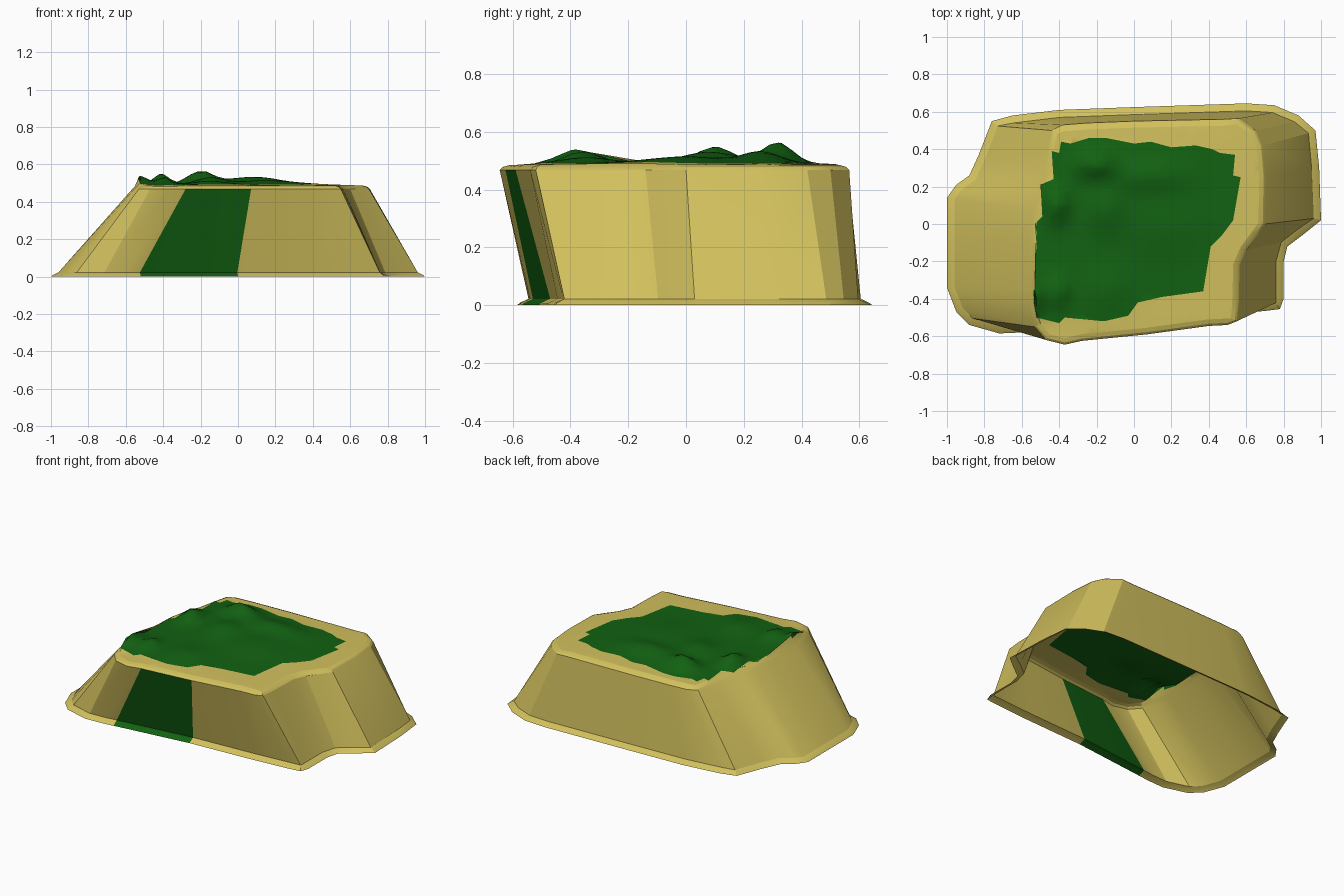
import bpy, bmesh, math, random
from mathutils import Vector
from mathutils.geometry import delaunay_2d_cdt

if "Cube" in bpy.data.objects:
    bpy.data.objects.remove(bpy.data.objects["Cube"])

random.seed(4)


def material(name, rgb):
    m = bpy.data.materials.new(name)
    m.diffuse_color = (*rgb, 1)
    m.use_nodes = True
    m.node_tree.nodes["Principled BSDF"].inputs["Base Color"].default_value = m.diffuse_color
    return m


SAND = material("sandstone", (0.64, 0.53, 0.11))
GRASS = material("grass", (0.006, 0.12, 0.006))

# Cliff outline, counter-clockwise: foot x, y and matching top edge x, y
OUTLINE = [
    (1.0, .02, .70, .0), (.99, .3, .705, .25), (.97, .50, .69, .42), (.88, .58, .65, .50),
    (.75, .635, .56, .565), (.60, .645, .48, .56), (0, .625, 0, .55), (-.40, .61, -.25, .54),
    (-.65, .58, -.38, .53), (-.76, .55, -.44, .50), (-.83, .37, -.47, .38), (-.88, .26, -.49, .28),
    (-.95, .21, -.52, .18), (-1, .14, -.55, .08), (-1, -.1, -.56, -.1), (-1, -.34, -.565, -.35),
    (-.95, -.47, -.555, -.47), (-.88, -.54, -.53, -.55), (-.72, -.585, -.47, -.62),
    (-.60, -.58, -.37, -.645), (-.52, -.57, -.28, -.625), (0, -.51, .07, -.59),
    (.45, -.485, .40, -.545), (.70, -.465, .50, -.54), (.78, -.455, .55, -.52),
    (.80, -.40, .56, -.42), (.80, -.2, .565, -.22), (.82, -.12, .60, -.14), (.90, -.06, .66, -.06),
]
GRASS_STRIP = 20      # outline segment covered by the green slope on the front

# Edge of the grass on the plateau
LAWN = [
    (.57, .25), (.53, .26), (.54, .37), (.46, .38), (.42, .40), (.33, .42), (.2, .41), (.09, .44),
    (0, .43), (-.15, .46), (-.24, .46), (-.34, .43), (-.39, .44), (-.40, .38), (-.44, .39),
    (-.43, .24), (-.50, .21), (-.49, .04), (-.53, .0), (-.52, -.12), (-.54, -.25), (-.535, -.42),
    (-.52, -.50), (-.40, -.53), (-.37, -.50), (-.16, -.52), (-.03, -.49), (.02, -.42), (.15, -.39),
    (.37, -.36), (.41, -.12), (.47, -.06), (.53, .02),
]

# Mounds: centre x, y, spread x, y, height
MOUNDS = [
    (-.20, .32, .10, .07, .07), (.08, .26, .20, .09, .038), (-.41, .10, .06, .09, .058),
    (-.52, -.38, .05, .09, .05), (-.40, -.36, .05, .08, .042), (-.15, .08, .10, .12, .035),
    (.15, .0, .22, .18, .022), (-.15, -.35, .12, .12, .02),
]


def height(x, y):
    z = .485 + .008 * max(0, 1 - (x / .7) ** 4 - (y / .6) ** 4)
    for cx, cy, sx, sy, h in MOUNDS:
        z += h * math.exp(-((x - cx) / sx) ** 2 - ((y - cy) / sy) ** 2)
    return z


def inset(loop, d):
    """Move a counter-clockwise loop inwards along its vertex normals."""
    out = []
    for i, p in enumerate(loop):
        t = loop[(i + 1) % len(loop)] - loop[i - 1]
        out.append(p + Vector((-t.y, t.x)).normalized() * d)
    return out


def finish(name, bm, angle):
    me = bpy.data.meshes.new(name)
    bm.to_mesh(me)
    bm.free()
    me.materials.append(SAND)
    me.materials.append(GRASS)
    ob = bpy.data.objects.new(name, me)
    bpy.context.collection.objects.link(ob)
    bpy.ops.object.select_all(action='DESELECT')
    ob.select_set(True)
    bpy.context.view_layer.objects.active = ob
    bpy.ops.object.shade_smooth_by_angle(angle=math.radians(angle))


foot = [Vector(p[:2]) for p in OUTLINE]
edge = [Vector(p[2:]) for p in OUTLINE]
rim = inset(edge, .035)

# Cliff walls: thin flange on the ground, sloping wall, rounded rim; open underneath
bm = bmesh.new()
rings = [
    [bm.verts.new((*p, 0)) for p in foot],
    [bm.verts.new((*p, .008)) for p in inset(foot, .01)],
    [bm.verts.new((*p, .022)) for p in inset(foot, .04)],
    [bm.verts.new((*p, .468)) for p in edge],
    [bm.verts.new((*p, .479)) for p in inset(edge, .012)],
    [bm.verts.new((*p, height(*p))) for p in rim],
]
n = len(OUTLINE)
for level, (lo, hi) in enumerate(zip(rings, rings[1:])):
    for i in range(n):
        j = (i + 1) % n
        f = bm.faces.new((lo[i], lo[j], hi[j], hi[i]))
        f.material_index = int(i == GRASS_STRIP and level < 3)
finish("cliff_walls", bm, 22)

# Plateau: triangulated cap with sand border and mounded grass
lawn = [Vector(p) for p in LAWN]
step = .035
grid = [Vector((-.6 + (a + random.uniform(-.3, .3)) * step, -.65 + (b + random.uniform(-.3, .3)) * step))
        for a in range(38) for b in range(37)]
r = len(rim)
faces = [list(range(r)), list(range(r, r + len(lawn)))]
verts, _, tris, _, _, source = delaunay_2d_cdt(rim + lawn + grid, [], faces, 1, 1e-5)
bm = bmesh.new()
vs = [bm.verts.new((p.x, p.y, height(p.x, p.y))) for p in verts]
for tri, src in zip(tris, source):
    f = bm.faces.new([vs[k] for k in tri])
    f.material_index = int(1 in src)
bmesh.ops.delete(bm, geom=[v for v in bm.verts if not v.link_faces], context='VERTS')
finish("plateau", bm, 40)
